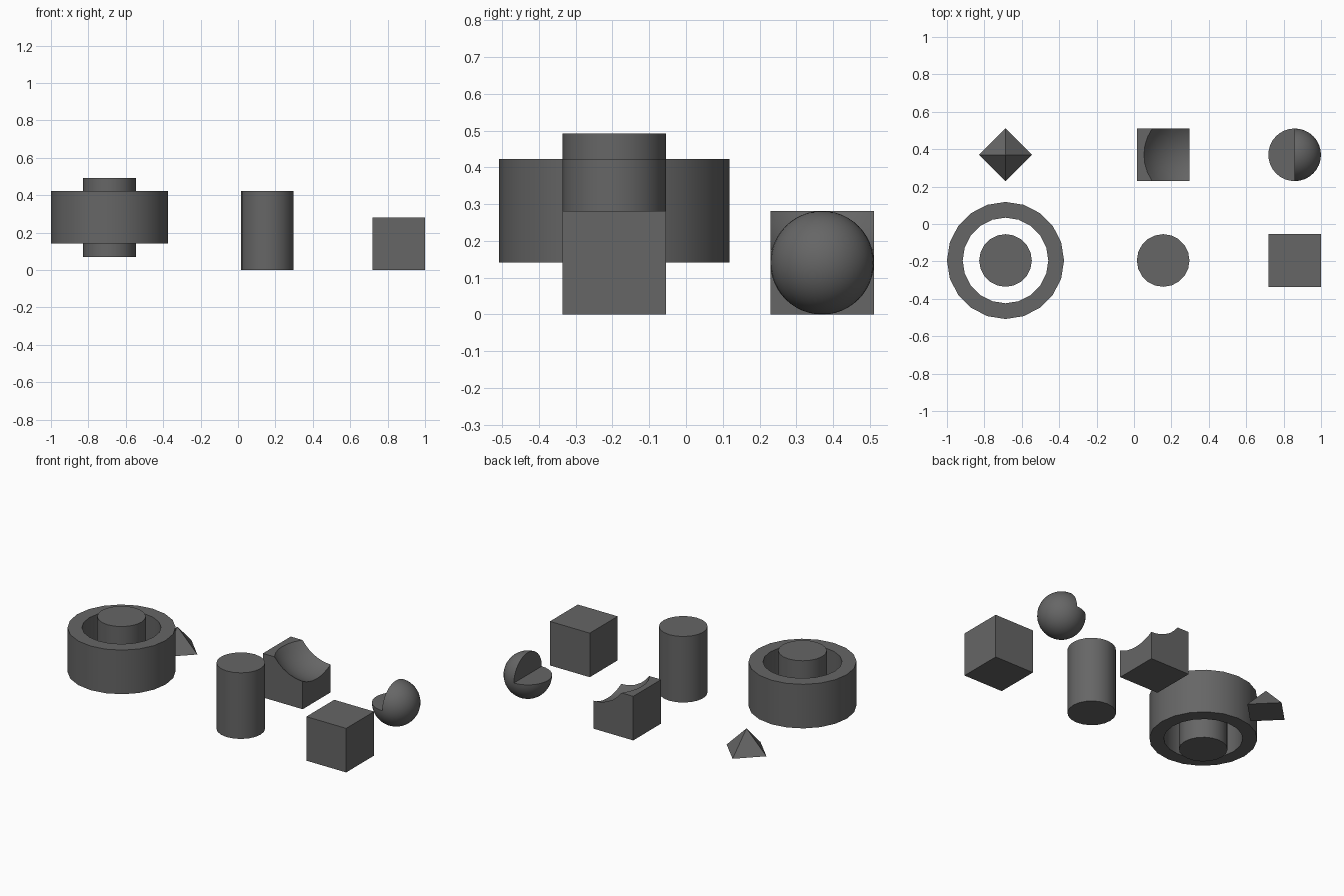
import bpy, bmesh, math
from mathutils import Matrix

if "Cube" in bpy.data.objects:
    bpy.data.objects.remove(bpy.data.objects["Cube"])

U = 0.1407                       # half the cube's side
FRONT, BACK = -0.195, 0.37       # the two rows
LEFT, MID, RIGHT = -0.687, 0.156, 0.859

grey = bpy.data.materials.new("dark grey")
grey.diffuse_color = (0.133, 0.133, 0.133, 1)
grey.use_nodes = True
grey.node_tree.nodes["Principled BSDF"].inputs["Base Color"].default_value = grey.diffuse_color


def make(name, build, loc, smooth=False):
    """Create an object from a bmesh building function."""
    bm = bmesh.new()
    build(bm)
    bmesh.ops.recalc_face_normals(bm, faces=bm.faces)
    me = bpy.data.meshes.new(name)
    bm.to_mesh(me)
    bm.free()
    me.materials.append(grey)
    ob = bpy.data.objects.new(name, me)
    ob.location = loc
    bpy.context.collection.objects.link(ob)
    if smooth:
        smooth_shade(ob)
    return ob


def smooth_shade(ob):
    bpy.ops.object.select_all(action='DESELECT')
    ob.select_set(True)
    bpy.context.view_layer.objects.active = ob
    bpy.ops.object.shade_smooth_by_angle(angle=math.radians(30))


def cube(size):
    return lambda bm: bmesh.ops.create_cube(bm, size=size)


def cone(r1, r2, depth, sides):
    return lambda bm: bmesh.ops.create_cone(
        bm, cap_ends=True, segments=sides, radius1=r1, radius2=r2, depth=depth)


def ball(r):
    return lambda bm: bmesh.ops.create_uvsphere(
        bm, u_segments=32, v_segments=24, radius=r)


def ring(r_in, r_out, h, sides=20):
    """Sweep a rectangular section around z."""
    def build(bm):
        rows = []
        for i in range(sides):
            a = 2 * math.pi * i / sides
            rows.append([bm.verts.new((r * math.cos(a), r * math.sin(a), z))
                         for r, z in ((r_in, -h / 2), (r_out, -h / 2),
                                      (r_out, h / 2), (r_in, h / 2))])
        for i in range(sides):
            p, q = rows[i], rows[(i + 1) % sides]
            for k in range(4):
                n = (k + 1) % 4
                bm.faces.new((p[k], q[k], q[n], p[n]))
    return build


def subtract(ob, cutter):
    """Apply a boolean cut, then remove the cutter."""
    mod = ob.modifiers.new("cut", 'BOOLEAN')
    mod.operation, mod.solver, mod.object = 'DIFFERENCE', 'EXACT', cutter
    bpy.ops.object.select_all(action='DESELECT')
    ob.select_set(True)
    bpy.context.view_layer.objects.active = ob
    bpy.ops.object.modifier_apply(modifier=mod.name)
    bpy.data.objects.remove(cutter)
    smooth_shade(ob)


# Front row: ring around a post, a cylinder and a cube
make("ring", ring(0.229, 0.313, 2 * U), (LEFT, FRONT, 2 * U), True)
make("ring_post", cone(U, U, 3 * U, 20), (LEFT, FRONT, 2 * U), True)
make("cylinder", cone(U, U, 3 * U, 20), (MID, FRONT, 1.5 * U), True)
make("cube", cube(2 * U), (RIGHT, FRONT, U))

# Back row: four-sided pyramid with its corners on the axes
make("pyramid", cone(U, 0, U, 4), (LEFT, BACK, U))

# Cube with a spherical bite out of its upper right edge
bitten = make("bitten_cube", cube(2 * U), (MID, BACK, U))
subtract(bitten, make("bite_cutter", ball(2 * U), (MID + U, BACK, 3 * U)))

# Ball with its upper left quarter removed
cut_ball = make("cut_ball", ball(U), (RIGHT, BACK, U))
subtract(cut_ball, make("quarter_cutter", cube(4 * U),
                        (RIGHT - 2 * U, BACK, 3 * U)))
